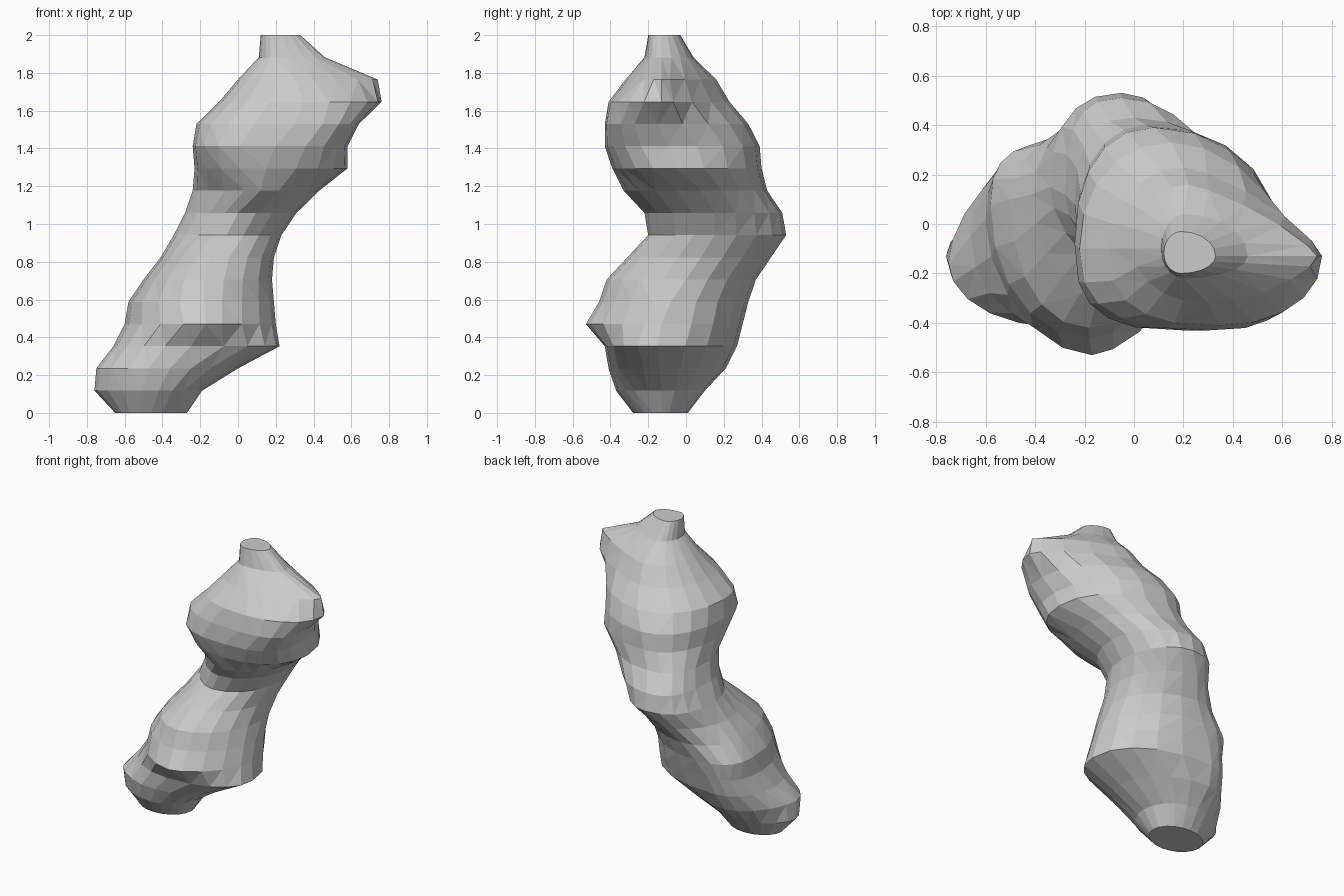
import bpy, bmesh, math

# Evenly spaced slices from bottom to top.
# Each row: right-most, back-most, left-most, front-most point (x, y pairs)
SLICES = [
    (-.27, -.13, -.46, .01, -.65, -.13, -.46, -.28),
    (-.19, -.13, -.45, .10, -.76, -.13, -.42, -.37),
    (.00, -.14, -.45, .21, -.75, -.16, -.36, -.41),
    (.22, -.15, -.42, .27, -.66, -.05, -.25, -.43),
    (.20, -.13, -.38, .30, -.60, .02, -.17, -.53),
    (.19, -.08, -.30, .33, -.58, .08, -.18, -.46),
    (.18, .00, -.22, .37, -.50, .10, -.18, -.42),
    (.19, .08, -.15, .45, -.41, .12, -.15, -.31),
    (.23, .15, -.05, .53, -.34, .15, -.06, -.20),
    (.31, .15, -.05, .51, -.28, .12, .00, -.22),
    (.43, .08, .00, .43, -.24, .08, .12, -.33),
    (.58, -.05, .05, .40, -.23, .00, .15, -.39),
    (.58, -.10, .08, .39, -.24, -.08, .20, -.43),
    (.64, -.15, .15, .33, -.22, -.10, .30, -.43),
    (.76, -.13, .20, .23, -.10, -.10, .35, -.41),
    (.74, -.13, .22, .16, .00, -.10, .30, -.32),
    (.46, -.13, .20, .04, .11, -.10, .20, -.22),
    (.33, -.13, .19, -.03, .12, -.12, .19, -.20),
]
# Corner shape per slice (right-back, back-left, left-front, front-right):
# 1 is round, more is flatter, less is boxier
CORNERS = {
    1: (1, 1.2, 1.1, 1), 2: (1, 1.15, 1.05, 1), 3: (.9, 1, .95, .85),
    4: (.85, .85, 1.1, 1.25), 5: (.95, .75, .97, 1.15), 6: (1, 1, .95, 1.05),
    7: (1, 1.1, 1.1, 1), 8: (1, .85, 1.2, 1), 9: (1, .75, 1.2, 1),
    10: (1, .75, 1.2, 1), 11: (.95, .95, .85, .85), 12: (.95, .9, .7, .75),
    13: (1.1, .95, .75, .7), 14: (1.5, 1, .75, .95), 15: (1.6, 1, .95, 1.3),
}
HEIGHT = 2.0
PER_QUARTER = 5


def outline(row, corners):
    """Rounded outline: one curved corner between neighbouring extreme points."""
    (xr, yr), (xb, yb), (xl, yl), (xf, yf) = zip(row[::2], row[1::2])
    quarters = [(xb, xr, yr, yb), (xb, xl, yl, yb),
                (xf, xl, yl, yf), (xf, xr, yr, yf)]
    pts = []
    for q, (x0, x1, y0, y1) in enumerate(quarters):
        for i in range(PER_QUARTER):
            a = (q + i / PER_QUARTER) * math.pi / 2
            c, s = abs(math.cos(a)), abs(math.sin(a))
            pts.append((x0 + (x1 - x0) * c ** corners[q],
                        y0 + (y1 - y0) * s ** corners[q]))
    return pts


# Twisted rock body: loft through all slices, flat caps at both ends
bm = bmesh.new()
rings = []
for k, row in enumerate(SLICES):
    z = HEIGHT * k / (len(SLICES) - 1)
    pts = outline(row, CORNERS.get(k, (1, 1, 1, 1)))
    rings.append([bm.verts.new((x, y, z)) for x, y in pts])
n = len(rings[0])
for low, high in zip(rings, rings[1:]):
    for i in range(n):
        j = (i + 1) % n
        bm.faces.new((low[i], low[j], high[j], high[i]))
bm.faces.new(rings[0][::-1])
bm.faces.new(rings[-1])
bmesh.ops.recalc_face_normals(bm, faces=bm.faces)
# Facets split into triangles for the chipped look
bmesh.ops.triangulate(bm, faces=[f for f in bm.faces if len(f.verts) == 4])

mesh = bpy.data.meshes.new("rock_body")
bm.to_mesh(mesh)
bm.free()
bpy.context.collection.objects.link(bpy.data.objects.new("rock_body", mesh))
